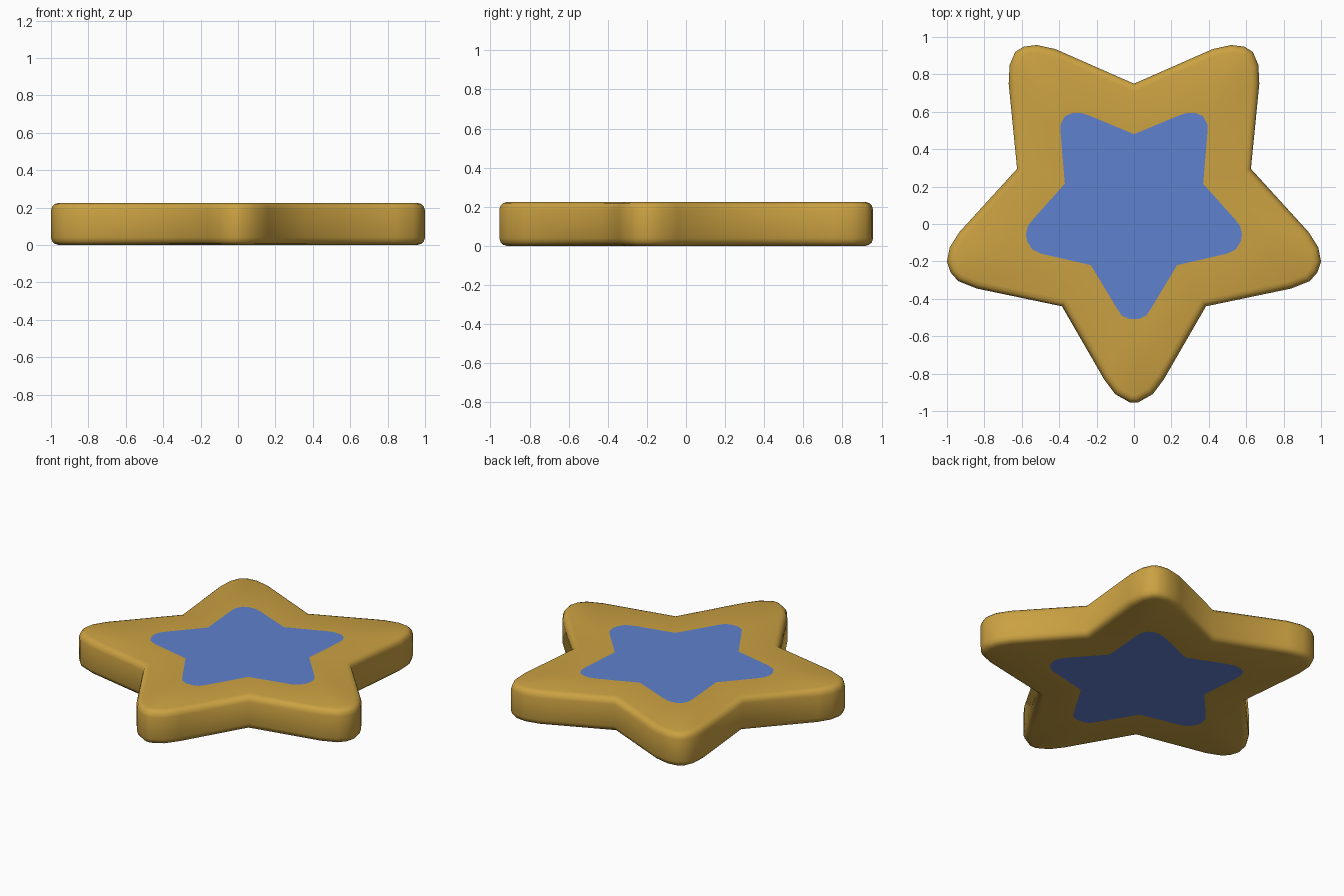
import bpy, bmesh, math
from mathutils import Vector

if "Cube" in bpy.data.objects:
    bpy.data.objects.remove(bpy.data.objects["Cube"])

HEIGHT = 0.225

# Right half of each outline, bottom tip to top valley
OUTER = [(0.02, -0.955), (0.10, -0.91), (0.16, -0.83), (0.385, -0.44),
         (0.84, -0.345), (0.94, -0.305), (0.98, -0.26), (1.0, -0.20),
         (0.985, -0.125), (0.935, -0.045), (0.625, 0.295),
         (0.67, 0.75), (0.665, 0.85), (0.635, 0.92), (0.59, 0.948),
         (0.52, 0.957), (0.42, 0.935), (0, 0.75)]
INNER = [(0.025, -0.508), (0.065, -0.49), (0.095, -0.445), (0.23, -0.22),
         (0.50, -0.158), (0.545, -0.135), (0.57, -0.095), (0.578, -0.055),
         (0.567, -0.01), (0.54, 0.025), (0.37, 0.215),
         (0.392, 0.48), (0.392, 0.535), (0.37, 0.575), (0.335, 0.592),
         (0.285, 0.594), (0.24, 0.58), (0, 0.48)]


def mirror(half):
    """Close a half outline across x = 0 (counter-clockwise)."""
    return [Vector(p) for p in half] + [Vector((-x, y)) for x, y in reversed(half[:-1])]


def inset(pts, d):
    """Move an outline inward by d with mitred corners."""
    out = []
    for i, p in enumerate(pts):
        a = (p - pts[i - 1]).normalized()
        b = (pts[(i + 1) % len(pts)] - p).normalized()
        na, nb = Vector((-a.y, a.x)), Vector((-b.y, b.x))
        out.append(p + (na + nb) * d / (1 + na.dot(nb)))
    return out


def material(name, color):
    m = bpy.data.materials.new(name)
    m.diffuse_color = (*color, 1)
    m.use_nodes = True
    m.node_tree.nodes["Principled BSDF"].inputs["Base Color"].default_value = m.diffuse_color
    return m


outer, inner = mirror(OUTER), mirror(INNER)

# Stack of outlines from the lower inlay, round the soft rim, to the upper inlay
edge = [(0.04, 0), (0.02, 0.006), (0.007, 0.018), (0, 0.04)]
levels = [(inner, 0)]
levels += [(inset(outer, d), z) for d, z in edge]
levels += [(inset(outer, d), HEIGHT - z) for d, z in reversed(edge)]
levels += [(inner, HEIGHT)]

bm = bmesh.new()
rings = [[bm.verts.new((p.x, p.y, z)) for p in pts] for pts, z in levels]
for lo, hi in zip(rings, rings[1:]):
    for i in range(len(lo)):
        j = (i + 1) % len(lo)
        bm.faces.new((lo[i], lo[j], hi[j], hi[i]))

# Blue star inlays on both flat sides
for ring in (rings[0][::-1], rings[-1]):
    bm.faces.new(ring).material_index = 1
bmesh.ops.recalc_face_normals(bm, faces=bm.faces)

mesh = bpy.data.meshes.new("star_plate")
bm.to_mesh(mesh)
bm.free()
mesh.materials.append(material("gold", (0.60, 0.36, 0.055)))
mesh.materials.append(material("blue", (0.115, 0.22, 0.62)))
star = bpy.data.objects.new("star_plate", mesh)
bpy.context.collection.objects.link(star)
bpy.context.view_layer.objects.active = star
star.select_set(True)
bpy.ops.object.shade_smooth_by_angle(angle=math.radians(50))
